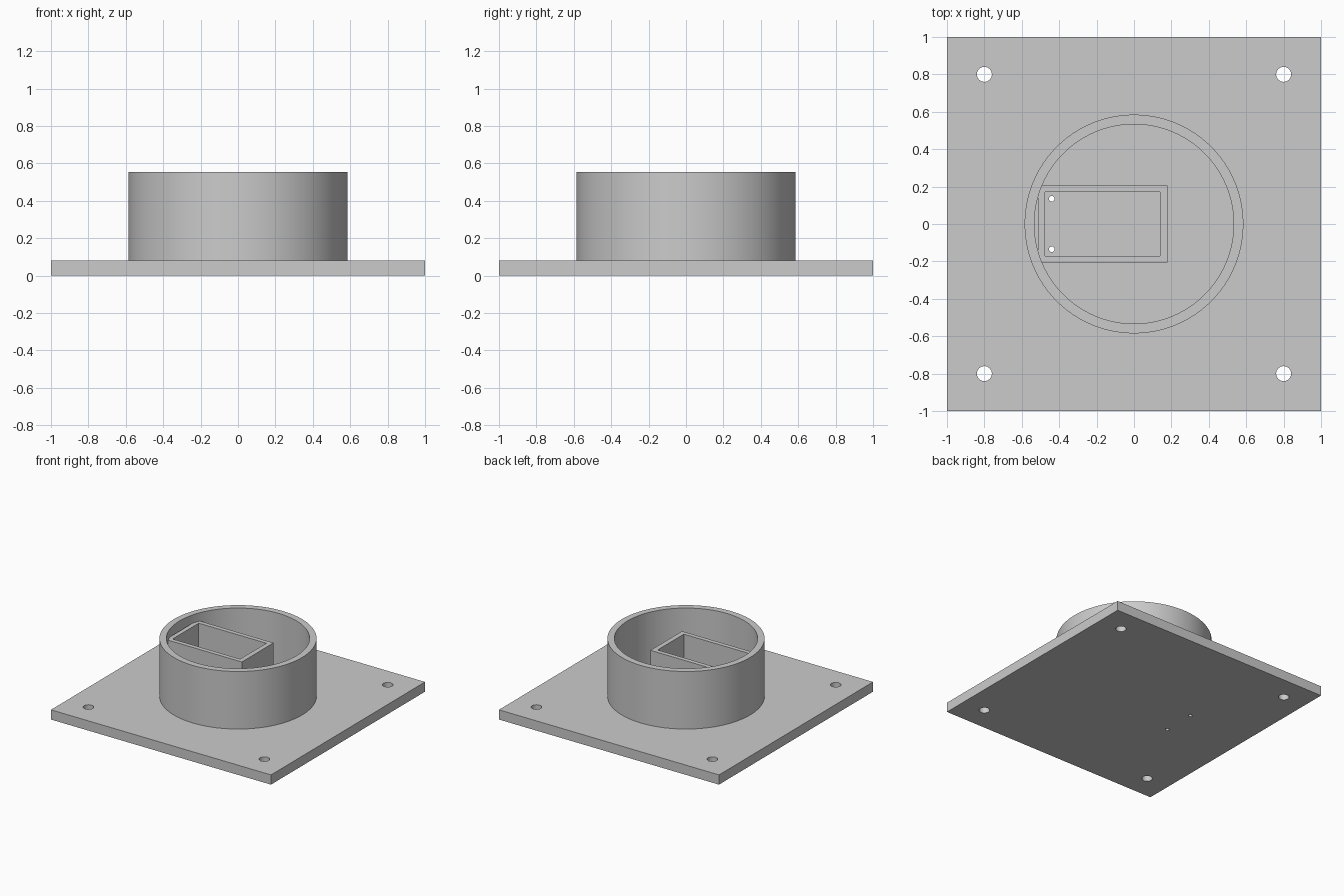
import bpy, bmesh
from math import cos, sin, tau, radians

cube = bpy.data.objects.get("Cube")
if cube:
    bpy.data.objects.remove(cube, do_unlink=True)

GREY = (0.6, 0.6, 0.6, 1)
grey = bpy.data.materials.new("plain grey")
grey.use_nodes = True
grey.diffuse_color = GREY
grey.node_tree.nodes["Principled BSDF"].inputs["Base Color"].default_value = GREY


def circle(x, y, r, n):
    return [(x + r * cos(tau * i / n), y + r * sin(tau * i / n)) for i in range(n)]


def rect(x0, x1, h):
    return [(x0, -h), (x1, -h), (x1, h), (x0, h)]


def extrude_profile(name, loops, z0, z1):
    """Extrude a flat outline; every loop after the first is a hole."""
    curve = bpy.data.curves.new(name, "CURVE")
    curve.dimensions = "2D"
    curve.fill_mode = "BOTH"
    curve.extrude = (z1 - z0) / 2
    for loop in loops:
        spline = curve.splines.new("POLY")
        spline.points.add(len(loop) - 1)
        for point, (x, y) in zip(spline.points, loop):
            point.co = (x, y, 0, 1)
        spline.use_cyclic_u = True
    temp = bpy.data.objects.new(name + " outline", curve)
    bpy.context.collection.objects.link(temp)
    mesh = bpy.data.meshes.new_from_object(
        temp.evaluated_get(bpy.context.evaluated_depsgraph_get()))
    bpy.data.objects.remove(temp, do_unlink=True)
    bpy.data.curves.remove(curve)

    # Weld walls to caps and seat the solid at its height
    bm = bmesh.new()
    bm.from_mesh(mesh)
    bmesh.ops.remove_doubles(bm, verts=bm.verts, dist=1e-5)
    bmesh.ops.translate(bm, verts=bm.verts, vec=(0, 0, (z0 + z1) / 2))
    bmesh.ops.recalc_face_normals(bm, faces=bm.faces)
    bm.to_mesh(mesh)
    bm.free()

    mesh.name = name
    mesh.materials.clear()
    mesh.materials.append(grey)
    obj = bpy.data.objects.new(name, mesh)
    bpy.context.collection.objects.link(obj)
    bpy.ops.object.select_all(action="DESELECT")
    obj.select_set(True)
    bpy.context.view_layer.objects.active = obj
    bpy.ops.object.shade_smooth_by_angle(angle=radians(30))
    return obj


PLATE_TOP = 0.08

# Square base with corner screw holes and two small wire holes
screw_holes = [circle(x, y, 0.04, 32) for x in (-0.8, 0.8) for y in (-0.8, 0.8)]
wire_holes = [circle(-0.44, y, 0.015, 24) for y in (-0.135, 0.135)]
extrude_profile("base_plate", [rect(-1, 1, 1)] + screw_holes + wire_holes, 0, PLATE_TOP)

# Round collar
extrude_profile("collar", [circle(0, 0, 0.585, 96), circle(0, 0, 0.533, 96)],
                PLATE_TOP, 0.553)

# Rectangular pocket that runs into the collar wall
extrude_profile("pocket", [rect(-0.513, 0.179, 0.206), rect(-0.476, 0.139, 0.17)],
                PLATE_TOP, 0.485)
